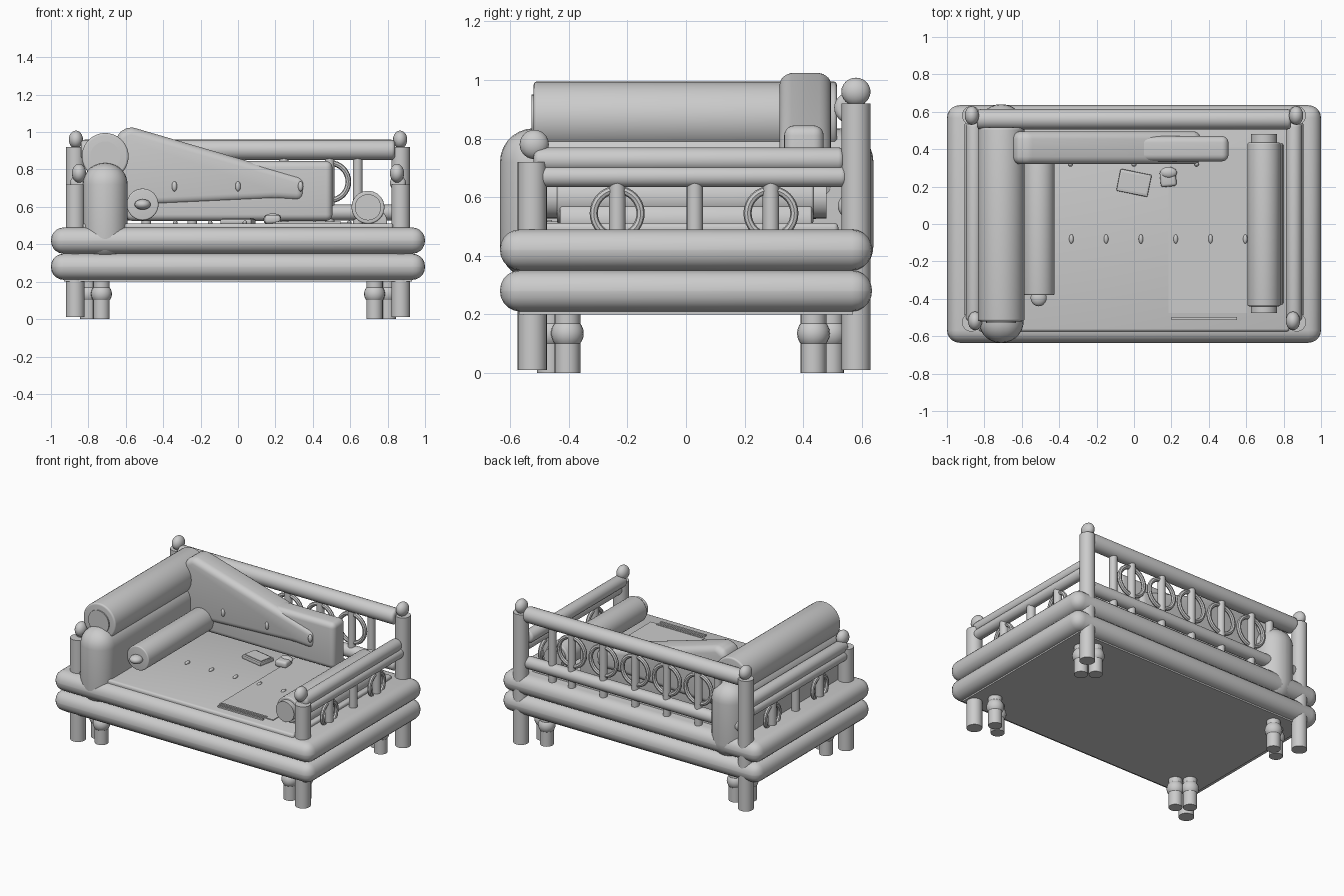
import bpy, bmesh, math
from mathutils import Matrix, Vector

cube = bpy.data.objects.get("Cube")
if cube:
    bpy.data.objects.remove(cube, do_unlink=True)

# One plain colour for the whole piece
grey = bpy.data.materials.new("light_grey")
grey.use_nodes = True
tone = (0.6, 0.6, 0.6, 1)
grey.diffuse_color = tone
grey.node_tree.nodes["Principled BSDF"].inputs["Base Color"].default_value = tone


def finish(name, bm, bevel=0, segments=5):
    if bevel:
        bmesh.ops.bevel(bm, geom=bm.edges[:], offset=bevel, segments=segments,
                        profile=0.5, affect='EDGES', clamp_overlap=True)
    bmesh.ops.recalc_face_normals(bm, faces=bm.faces[:])
    mesh = bpy.data.meshes.new(name)
    bm.to_mesh(mesh)
    bm.free()
    mesh.materials.append(grey)
    obj = bpy.data.objects.new(name, mesh)
    bpy.context.collection.objects.link(obj)
    bpy.ops.object.select_all(action='DESELECT')
    obj.select_set(True)
    bpy.context.view_layer.objects.active = obj
    bpy.ops.object.shade_smooth_by_angle(angle=math.radians(35))
    return obj


def box(name, x, y, z, bevel=0, turn=0, segments=5):
    """Box from (low, high) ranges on each axis."""
    bm = bmesh.new()
    bmesh.ops.create_cube(bm, size=1)
    size = [b - a for a, b in (x, y, z)]
    bmesh.ops.scale(bm, vec=size, verts=bm.verts)
    obj = finish(name, bm, bevel, segments)
    obj.location = [(a + b) / 2 for a, b in (x, y, z)]
    obj.rotation_euler.z = turn
    return obj


def rod(name, start, end, radius, bevel=0, sides=24):
    """Capped cylinder between two points, with optional rounded rims."""
    a, b = Vector(start), Vector(end)
    bm = bmesh.new()
    bmesh.ops.create_cone(bm, cap_ends=True, segments=sides, radius1=radius,
                          radius2=radius, depth=(b - a).length)
    if bevel:
        rims = [e for e in bm.edges if any(len(f.verts) > 4 for f in e.link_faces)]
        bmesh.ops.bevel(bm, geom=rims, offset=bevel, segments=4, profile=0.5,
                        affect='EDGES')
    turn = (b - a).to_track_quat('Z', 'Y').to_matrix().to_4x4()
    bm.transform(Matrix.Translation((a + b) / 2) @ turn)
    return finish(name, bm)


def ball(name, centre, radii):
    bm = bmesh.new()
    bmesh.ops.create_uvsphere(bm, u_segments=20, v_segments=12, radius=1)
    bmesh.ops.scale(bm, vec=radii, verts=bm.verts)
    obj = finish(name, bm)
    obj.location = centre
    return obj


def ring(name, centre, major, minor, axis):
    bm = bmesh.new()
    sides, steps = 8, 32
    circle = [bm.verts.new((major + minor * math.cos(t), 0, minor * math.sin(t)))
              for t in (math.tau * i / sides for i in range(sides))]
    edges = [bm.edges.new((circle[i], circle[(i + 1) % sides])) for i in range(sides)]
    bmesh.ops.spin(bm, geom=circle + edges, cent=(0, 0, 0), axis=(0, 0, 1),
                   angle=math.tau, steps=steps, use_merge=True)
    bmesh.ops.remove_doubles(bm, verts=bm.verts, dist=0.0005)
    bm.transform(Matrix.Rotation(math.pi / 2, 4, axis))
    obj = finish(name, bm)
    obj.location = centre
    return obj


def prism(name, outline, y, bevel):
    """Front outline pushed through the y range."""
    bm = bmesh.new()
    face = bm.faces.new([bm.verts.new((px, y[0], pz)) for px, pz in outline])
    move = bmesh.ops.extrude_face_region(bm, geom=[face])["geom"]
    bmesh.ops.translate(bm, vec=(0, y[1] - y[0], 0),
                        verts=[v for v in move if isinstance(v, bmesh.types.BMVert)])
    return finish(name, bm, bevel)


# Two stacked base cushions, underside board and mattress top
box("lower_base", (-1, 1), (-0.635, 0.635), (0.21, 0.35), 0.068)
box("upper_base", (-1, 1), (-0.635, 0.635), (0.35, 0.49), 0.068)
box("bottom_board", (-0.93, 0.93), (-0.57, 0.57), (0.2, 0.24))
box("mattress_top", (-0.83, 0.83), (-0.575, 0.52), (0.4, 0.512), 0.015, segments=3)

# Corner posts, finials and the turned legs beside them
for side, word in ((1, "left"), (-1, "right")):
    rod("front_post_" + word, (side * 0.87, -0.525, 0.01), (side * 0.87, -0.525, 0.72), 0.05)
    ball("front_finial_" + word, (side * 0.85, -0.518, 0.78), (0.038, 0.05, 0.05))
    rod("back_post_" + word, (side * 0.87, 0.58, 0.01), (side * 0.87, 0.58, 0.92), 0.05)
    ball("back_finial_" + word, (side * 0.867, 0.58, 0.96), (0.038, 0.05, 0.048))
    for lx, ly in ((0.73, -0.465), (0.8, -0.405), (0.73, 0.495), (0.8, 0.435)):
        rod("leg_" + word, (side * lx, ly, 0), (side * lx, ly, 0.22), 0.044, sides=20)
        ball("leg_knob_" + word, (side * lx, ly, 0.135), (0.056, 0.056, 0.056))

    # Side rails with rings and spindles
    rod("arm_rail_" + word, (side * 0.855, -0.52, 0.727), (side * 0.855, 0.54, 0.727), 0.043, 0.02)
    rod("arm_under_rail_" + word, (side * 0.87, -0.5, 0.67), (side * 0.87, 0.55, 0.67), 0.036, 0.02)
    for sy in (-0.235, 0.03, 0.29):
        rod("arm_spindle_" + word, (side * 0.87, sy, 0.45), (side * 0.87, sy, 0.66), 0.028, sides=16)
    for sy in (-0.235, 0.29):
        ring("arm_ring_" + word, (side * 0.87, sy, 0.545), 0.08, 0.014, 'Y')

# Back rails with rings and spindles
rod("back_top_rail", (-0.84, 0.56, 0.905), (0.84, 0.56, 0.905), 0.054, 0.02)
rod("back_lower_rail", (-0.84, 0.56, 0.57), (0.84, 0.56, 0.57), 0.042, 0.02)
for i in range(-2, 3):
    ring("back_ring", (i * 0.245, 0.56, 0.735), 0.1, 0.015, 'X')
for sx in (-0.64, -0.49, -0.245, 0, 0.245, 0.49, 0.64):
    rod("back_spindle", (sx, 0.56, 0.45), (sx, 0.56, 0.88), 0.026, sides=16)

# Padded arm with a large bolster resting on it
box("padded_arm", (-0.83, -0.59), (-0.635, 0.64), (0.32, 0.835), 0.115, segments=7)
rod("large_bolster", (-0.71, -0.52, 0.87), (-0.71, 0.515, 0.87), 0.125, 0.012, 36)
rod("bolster_end_disc", (-0.71, -0.528, 0.87), (-0.71, -0.51, 0.87), 0.08, sides=32)

# Small bolsters
rod("small_bolster", (-0.51, -0.38, 0.613), (-0.51, 0.35, 0.613), 0.085, 0.008, 32)
ball("small_bolster_button", (-0.51, -0.395, 0.613), (0.043, 0.045, 0.028))
rod("far_bolster", (0.695, -0.44, 0.598), (0.695, 0.435, 0.598), 0.088, 0.008, 32)
rod("far_bolster_core", (0.695, -0.475, 0.598), (0.695, 0.48, 0.598), 0.07, sides=32)
rod("low_roll", (0.73, -0.43, 0.52), (0.73, 0.43, 0.52), 0.068, 0.008, 28)

# Sloping back cushion over a long flat one, with buttons
prism("sloping_cushion",
      [(-0.65, 0.6), (0.2, 0.64), (0.35, 0.63), (0.36, 0.755), (-0.58, 1.03), (-0.65, 0.99)],
      (0.32, 0.495), 0.045)
box("flat_cushion", (-0.6, 0.505), (0.335, 0.47), (0.525, 0.845), 0.035)
for bx in (-0.34, 0, 0.335):
    ball("cushion_button", (bx, 0.32, 0.71), (0.014, 0.014, 0.027))

# Mattress buttons, throw and its border strips
for i in range(6):
    ball("mattress_button", (-0.335 + i * 0.186, -0.08, 0.515), (0.012, 0.025, 0.012))
box("throw", (0.185, 0.605), (-0.475, 0.41), (0.508, 0.517))
for sy in (-0.465, -0.505):
    box("throw_strip", (0.2, 0.55), (sy - 0.007, sy + 0.007), (0.51, 0.522))

# Book and cup left on the seat
box("book", (-0.085, 0.085), (0.16, 0.28), (0.51, 0.535), 0.006, -0.2, 2)
box("book_cover", (-0.075, 0.075), (0.175, 0.265), (0.53, 0.54), 0, -0.2)
box("cup", (0.14, 0.225), (0.2, 0.29), (0.51, 0.555), 0.015, 0.1, 3)
ball("cup_lid", (0.185, 0.275, 0.545), (0.045, 0.03, 0.02))
